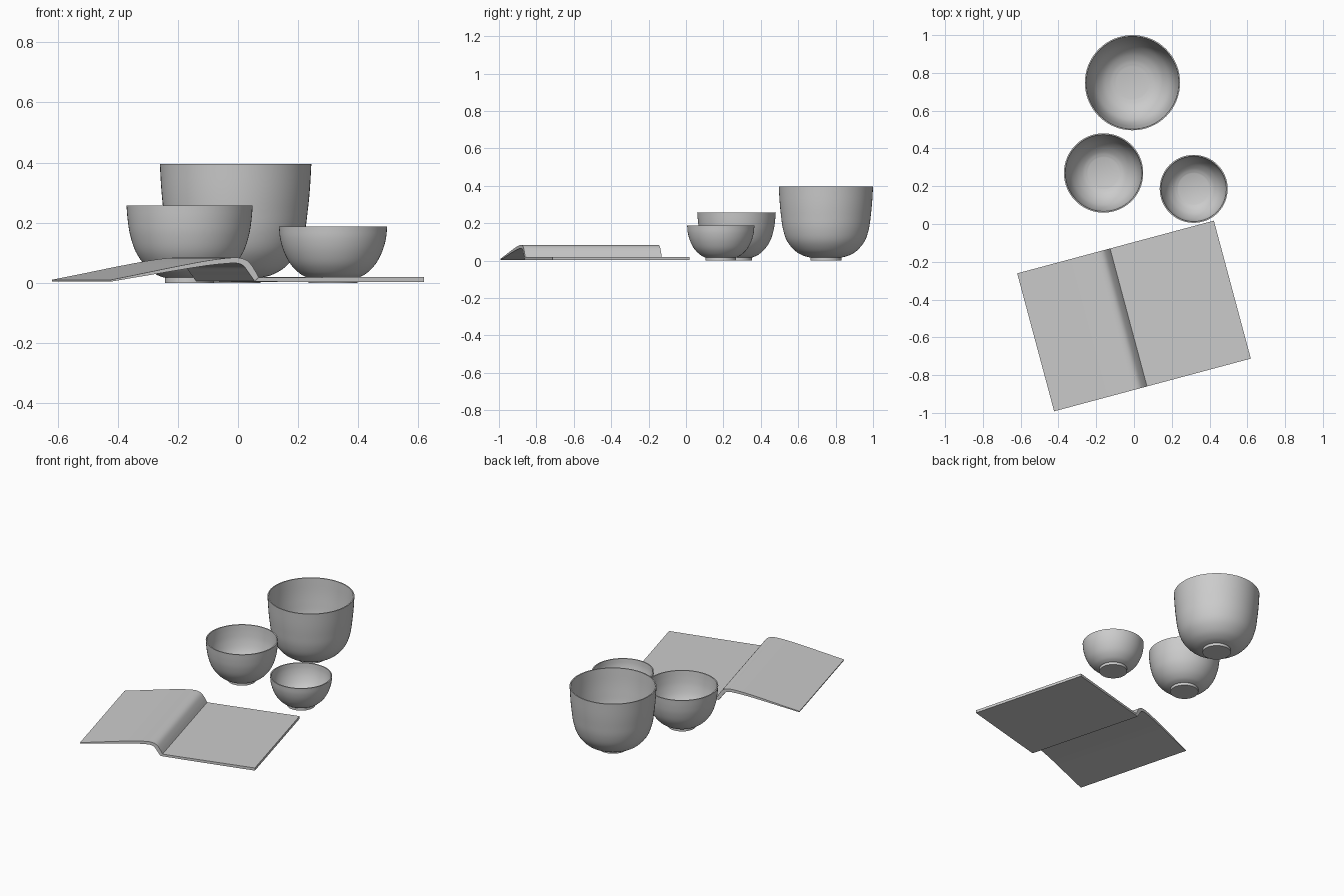
import bpy, bmesh, math
from mathutils import Matrix, Vector

if "Cube" in bpy.data.objects:
    bpy.data.objects.remove(bpy.data.objects["Cube"])


def finish(bm, name, angle):
    bmesh.ops.recalc_face_normals(bm, faces=bm.faces[:])
    me = bpy.data.meshes.new(name)
    bm.to_mesh(me)
    bm.free()
    ob = bpy.data.objects.new(name, me)
    bpy.context.collection.objects.link(ob)
    bpy.ops.object.select_all(action='DESELECT')
    ob.select_set(True)
    bpy.context.view_layer.objects.active = ob
    bpy.ops.object.shade_smooth_by_angle(angle=math.radians(angle))
    return ob


def smooth(pts, n=4):
    """Resample points with a Catmull-Rom curve."""
    p = [Vector(q) for q in pts]
    p = [2 * p[0] - p[1]] + p + [2 * p[-1] - p[-2]]
    out = []
    for a, b, c, d in zip(p, p[1:], p[2:], p[3:]):
        for i in range(n):
            t = i / n
            out.append(0.5 * (2 * b + (c - a) * t + (2 * a - 5 * b + 4 * c - d) * t * t
                              + (3 * b - a - 3 * c + d) * t ** 3))
    return out + [p[-2]]


def bowl(name, x, y, foot, wall, thick=0.007, segs=64):
    """Turned bowl: flat foot, curved outer wall, thin rim, inner wall."""
    outer = smooth(wall)
    inner = []
    for i, q in enumerate(outer):
        t = outer[min(i + 1, len(outer) - 1)] - outer[max(i - 1, 0)]
        nrm = Vector((-t.y, t.x)).normalized()
        inner.append(q + nrm * thick)
    inner[-1] = outer[-1] - Vector((thick, 0))
    floor = inner[0].y
    prof = ([Vector((0, 0)), Vector((foot, 0)), Vector((foot, wall[0][1]))]
            + outer + inner[::-1] + [Vector((0, floor))])
    bm = bmesh.new()
    vs = [bm.verts.new((q.x, 0, q.y)) for q in prof]
    es = [bm.edges.new(e) for e in zip(vs, vs[1:])]
    bmesh.ops.spin(bm, geom=vs + es, cent=(0, 0, 0), axis=(0, 0, 1),
                   angle=math.tau, steps=segs, use_duplicate=False)
    bmesh.ops.remove_doubles(bm, verts=bm.verts[:], dist=1e-4)
    ob = finish(bm, name, 35)
    ob.location = (x, y, 0)


bowl("large_bowl", -0.008, 0.748, 0.083,
     [(0.087, 0.017), (0.125, 0.028), (0.168, 0.055), (0.208, 0.105),
      (0.230, 0.17), (0.240, 0.24), (0.247, 0.31), (0.252, 0.395)])
bowl("medium_bowl", -0.161, 0.270, 0.082,
     [(0.085, 0.017), (0.115, 0.030), (0.150, 0.060), (0.180, 0.105),
      (0.198, 0.16), (0.206, 0.21), (0.210, 0.257)])
bowl("small_bowl", 0.316, 0.186, 0.082,
     [(0.085, 0.017), (0.112, 0.032), (0.142, 0.063), (0.164, 0.105),
      (0.176, 0.147), (0.180, 0.187)])


def book_half(name, top, bottom):
    """Extrude a cross-section (u, z) along the spine, turned 15 degrees."""
    half = 0.378
    sec = list(top) + list(bottom)[::-1]
    bm = bmesh.new()
    m = Matrix.Translation((0, -0.487, 0)) @ Matrix.Rotation(math.radians(15), 4, 'Z')
    rings = [[bm.verts.new(m @ Vector((u, v, z))) for u, z in sec] for v in (-half, half)]
    n = len(sec)
    k = len(top)
    for i in range(n):
        j = (i + 1) % n
        bm.faces.new((rings[0][i], rings[0][j], rings[1][j], rings[1][i]))
    for r in rings:
        for i in range(k - 1):
            bm.faces.new((r[i], r[i + 1], r[n - 2 - i], r[n - 1 - i]))
    return finish(bm, name, 40)


# arched left pages, open underneath
arch_top = smooth([(-0.539, 0.010), (-0.416, 0.034), (-0.32, 0.053), (-0.21, 0.073),
                   (-0.13, 0.083), (-0.092, 0.082), (-0.066, 0.071),
                   (-0.046, 0.046), (-0.030, 0.018)])
arch_bottom = smooth([(-0.539, 0.004), (-0.416, 0.024), (-0.32, 0.040), (-0.21, 0.057),
                      (-0.13, 0.065), (-0.099, 0.064), (-0.081, 0.055),
                      (-0.066, 0.036), (-0.044, 0.006)])
book_half("left_pages", arch_top, arch_bottom)

# flat right pages
book_half("right_pages", [(-0.030, 0.018), (0.1, 0.018), (0.539, 0.020)],
          [(-0.044, 0.004), (0.1, 0.003), (0.539, 0.003)])
